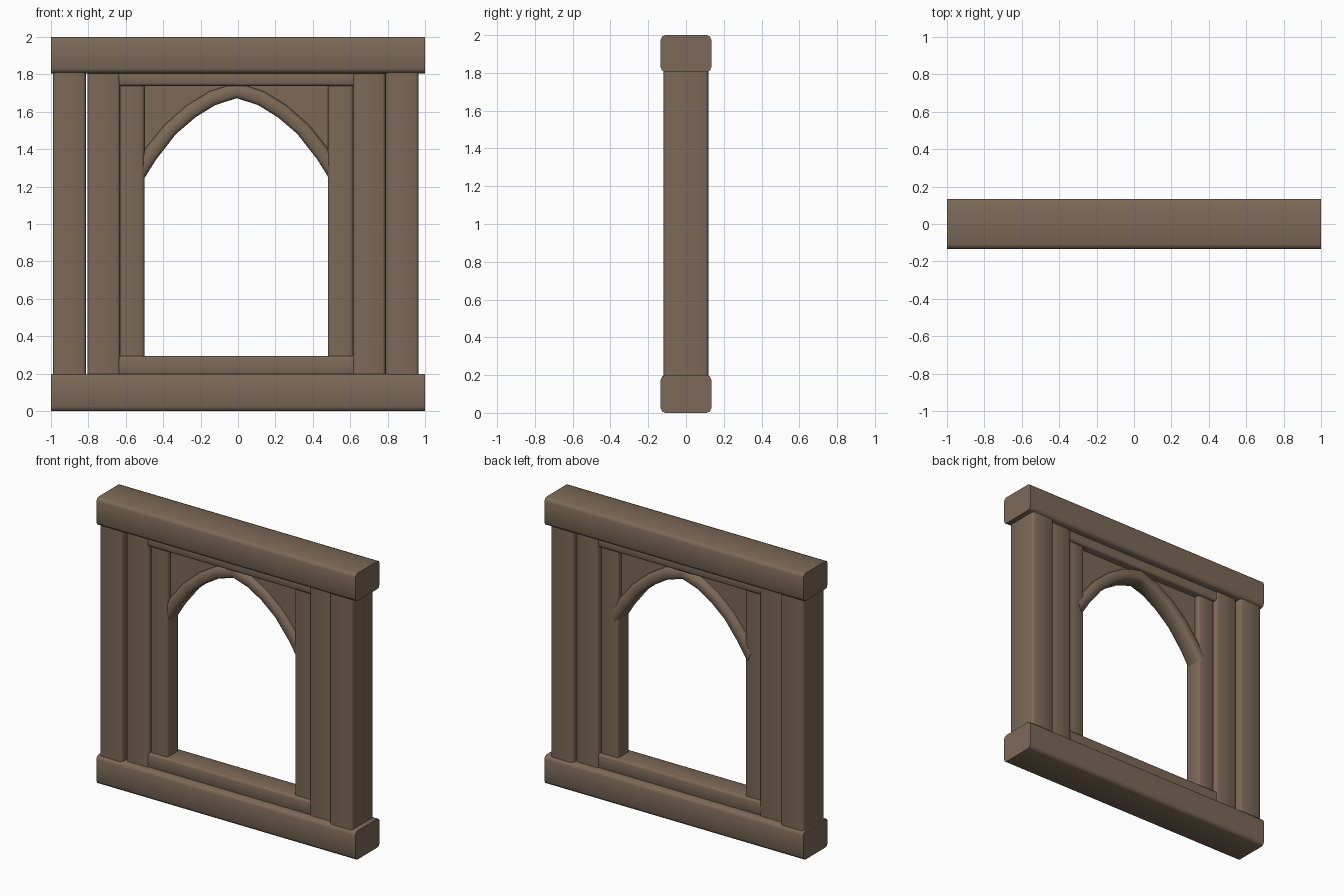
import bpy, bmesh, math

if "Cube" in bpy.data.objects:
    bpy.data.objects.remove(bpy.data.objects["Cube"])

wood = bpy.data.materials.new("weathered_brown")
wood.diffuse_color = (0.200, 0.141, 0.095, 1)
wood.use_nodes = True
wood.node_tree.nodes["Principled BSDF"].inputs["Base Color"].default_value = wood.diffuse_color


def finish(name, bm):
    bmesh.ops.recalc_face_normals(bm, faces=bm.faces)
    me = bpy.data.meshes.new(name)
    bm.to_mesh(me)
    bm.free()
    me.materials.append(wood)
    ob = bpy.data.objects.new(name, me)
    bpy.context.collection.objects.link(ob)
    bpy.ops.object.select_all(action='DESELECT')
    ob.select_set(True)
    bpy.context.view_layer.objects.active = ob
    bpy.ops.object.shade_smooth_by_angle(angle=math.radians(50))
    return ob


def beam(name, x, y, z, axis, radius):
    """Box between ranges, with only the edges along one axis rounded."""
    bm = bmesh.new()
    bmesh.ops.create_cube(bm, size=1)
    for v in bm.verts:
        v.co = [r[0] + (r[1] - r[0]) * (c + 0.5) for r, c in zip((x, y, z), v.co)]
    long_edges = [e for e in bm.edges
                  if all(abs(e.verts[0].co[i] - e.verts[1].co[i]) < 1e-5
                         for i in range(3) if i != axis)]
    bmesh.ops.bevel(bm, geom=long_edges, offset=radius, segments=2,
                    profile=0.5, affect='EDGES')
    return finish(name, bm)


# Base and lintel
beam("base_beam", (-1, 1), (-0.134, 0.134), (0, 0.2), 0, 0.025)
beam("top_beam", (-1, 1), (-0.134, 0.134), (1.805, 2), 0, 0.025)

# Upright posts, stepping back toward the opening
uprights = [
    ("outer_post_left", -0.988, -0.813, 0.118),
    ("inner_post_left", -0.803, -0.63, 0.09),
    ("jamb_left", -0.632, -0.5, 0.064),
    ("jamb_right", 0.48, 0.617, 0.064),
    ("inner_post_right", 0.615, 0.787, 0.09),
    ("outer_post_right", 0.789, 0.964, 0.118),
]
for name, x0, x1, d in uprights:
    beam(name, (x0, x1), (-d, d), (0.19, 1.815), 2, 0.016)

# Window sill and header
beam("sill", (-0.635, 0.618), (-0.085, 0.085), (0.19, 0.295), 0, 0.014)
beam("header", (-0.635, 0.618), (-0.085, 0.085), (1.738, 1.815), 0, 0.014)

# Pointed arch: inner and outer half curves, mirrored about its centre
CX = -0.007
inner = [(0, 1.672), (0.115, 1.635), (0.22, 1.57), (0.325, 1.48), (0.43, 1.345), (0.507, 1.222)]
outer = [(0, 1.755), (0.145, 1.708), (0.265, 1.635), (0.385, 1.53), (0.485, 1.405), (0.545, 1.31)]


def full(half):
    return [(-x, z) for x, z in half[:0:-1]] + half


y0, y1, c, t = -0.058, 0.068, 0.017, 0.2
section = [(t, y0), (1 - t, y0), (1, y0 + c), (1, y1 - c),
           (1 - t, y1), (t, y1), (0, y1 - c), (0, y0 + c)]
bm = bmesh.new()
rings = []
for (ix, iz), (ox, oz) in zip(full(inner), full(outer)):
    rings.append([bm.verts.new((CX + ix + (ox - ix) * s, y, iz + (oz - iz) * s))
                  for s, y in section])
n = len(section)
for a, b in zip(rings, rings[1:]):
    for i in range(n):
        bm.faces.new((a[i], a[(i + 1) % n], b[(i + 1) % n], b[i]))
bm.faces.new(rings[0])
bm.faces.new(rings[-1])
finish("pointed_arch", bm)

# Recessed spandrel panels filling the corners above the arch
mid = [((a[0] + b[0]) / 2, (a[1] + b[1]) / 2) for a, b in zip(inner, outer)]
for side, name in ((-1, "spandrel_left"), (1, "spandrel_right")):
    bm = bmesh.new()
    top = 1.75
    for p, q in zip(mid, mid[1:]):
        # one upright strip per arch segment
        pts = [p, q, (q[0], top), (p[0], top)]
        bm.faces.new([bm.verts.new((CX + side * x, -0.028, z)) for x, z in pts])
    bmesh.ops.remove_doubles(bm, verts=bm.verts, dist=1e-4)
    bmesh.ops.recalc_face_normals(bm, faces=bm.faces)
    ext = bmesh.ops.extrude_face_region(bm, geom=bm.faces[:], use_keep_orig=True)
    for v in ext["geom"]:
        if isinstance(v, bmesh.types.BMVert):
            v.co.y = 0.028
    finish(name, bm)
